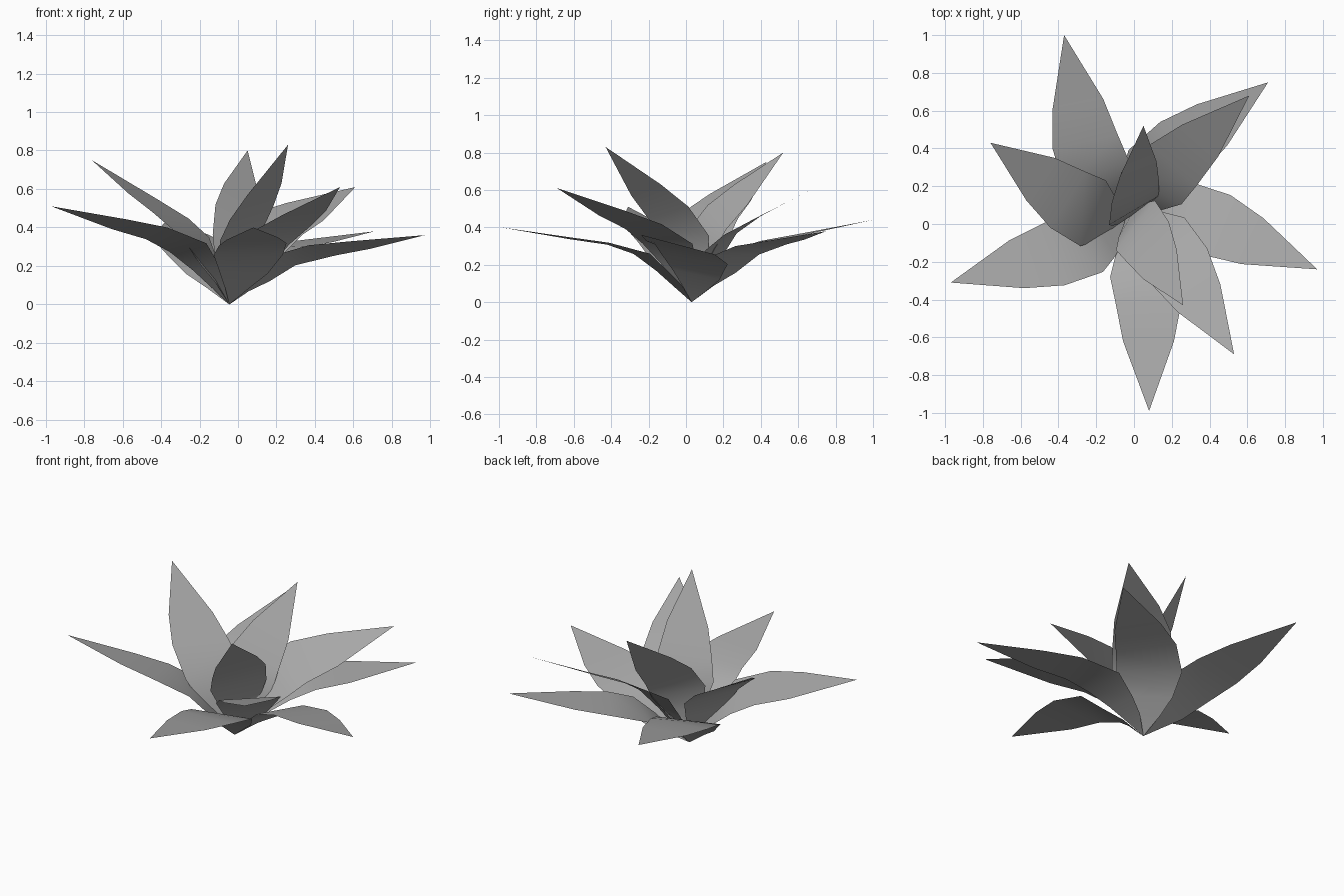
import bpy
import bmesh
from mathutils import Vector, Matrix

if "Cube" in bpy.data.objects:
    bpy.data.objects.remove(bpy.data.objects["Cube"], do_unlink=True)

# One plain grey for the whole plant
leaf_grey = bpy.data.materials.new("leaf_grey")
leaf_grey.use_nodes = True
colour = (0.4, 0.4, 0.4, 1)
leaf_grey.diffuse_color = colour
leaf_grey.node_tree.nodes["Principled BSDF"].inputs["Base Color"].default_value = colour

# Leaf template: outward, sideways, up, starting from the shared root
ROOT = Vector((-0.045, 0.03, 0))
LEAF_TIP = Vector((1.02, 0.13, 0.405))
LEFT_EDGE = [(0.05, 0.11, 0.09), (0.12, 0.2, 0.16), (0.22, 0.28, 0.26),
             (0.44, 0.3, 0.32), (0.65, 0.26, 0.35)]
RIGHT_EDGE = [(0.09, -0.02, 0.08), (0.19, -0.05, 0.17), (0.31, -0.08, 0.26),
              (0.45, -0.05, 0.31), (0.65, -0.01, 0.34)]


def frame(along, side):
    """Orthonormal frame with its first axis along the leaf."""
    x_axis = along.normalized()
    y_axis = (side - x_axis * side.dot(x_axis)).normalized()
    return Matrix((x_axis, y_axis, x_axis.cross(y_axis))).transposed()


def make_leaf(name, tip, side):
    """Turn and scale the template so that it ends at the given tip."""
    along = Vector(tip) - ROOT
    turn = frame(along, Vector(side)) @ frame(LEAF_TIP, Vector((0, 1, 0))).transposed()
    turn *= along.length / LEAF_TIP.length

    bm = bmesh.new()

    def place(point):
        return bm.verts.new(ROOT + turn @ Vector(point))

    root, end = place((0, 0, 0)), place(LEAF_TIP)
    left = [place(p) for p in LEFT_EDGE]
    right = [place(p) for p in RIGHT_EDGE]
    bm.faces.new((root, right[0], left[0]))
    for i in range(len(left) - 1):
        bm.faces.new((left[i], right[i], right[i + 1], left[i + 1]))
    bm.faces.new((left[-1], right[-1], end))
    for face in bm.faces:
        face.smooth = True

    mesh = bpy.data.meshes.new(name)
    bm.to_mesh(mesh)
    bm.free()
    mesh.materials.append(leaf_grey)
    bpy.context.collection.objects.link(bpy.data.objects.new(name, mesh))


# Each leaf: tip position, then the direction across the blade
LEAVES = {
    "back_leaf": ((-0.37, 1, 0.44), (-27, -5, -1)),
    "back_left_lower_leaf": ((0.71, 0.75, 0.38), (-17, 23, 0)),
    "back_left_upper_leaf": ((0.61, 0.68, 0.61), (-19, 17, 8)),
    "inner_back_leaf": ((0.05, 0.52, 0.8), (-75, -25, 40)),
    "back_right_leaf": ((-0.76, 0.43, 0.75), (-15, -22, 2)),
    "right_leaf": ((-0.97, -0.31, 0.51), (8, -26, 4)),
    "front_leaf": ((0.08, -0.99, 0.4), (27, 0, 0)),
    "front_left_leaf": ((0.53, -0.69, 0.61), (23, 15, 1)),
    "left_leaf": ((0.97, -0.24, 0.36), (12, 25, -5)),
    "inner_front_leaf": ((0.26, -0.43, 0.83), (14, 12, 4)),
}
for leaf_name, (leaf_tip, leaf_side) in LEAVES.items():
    make_leaf(leaf_name, leaf_tip, leaf_side)
